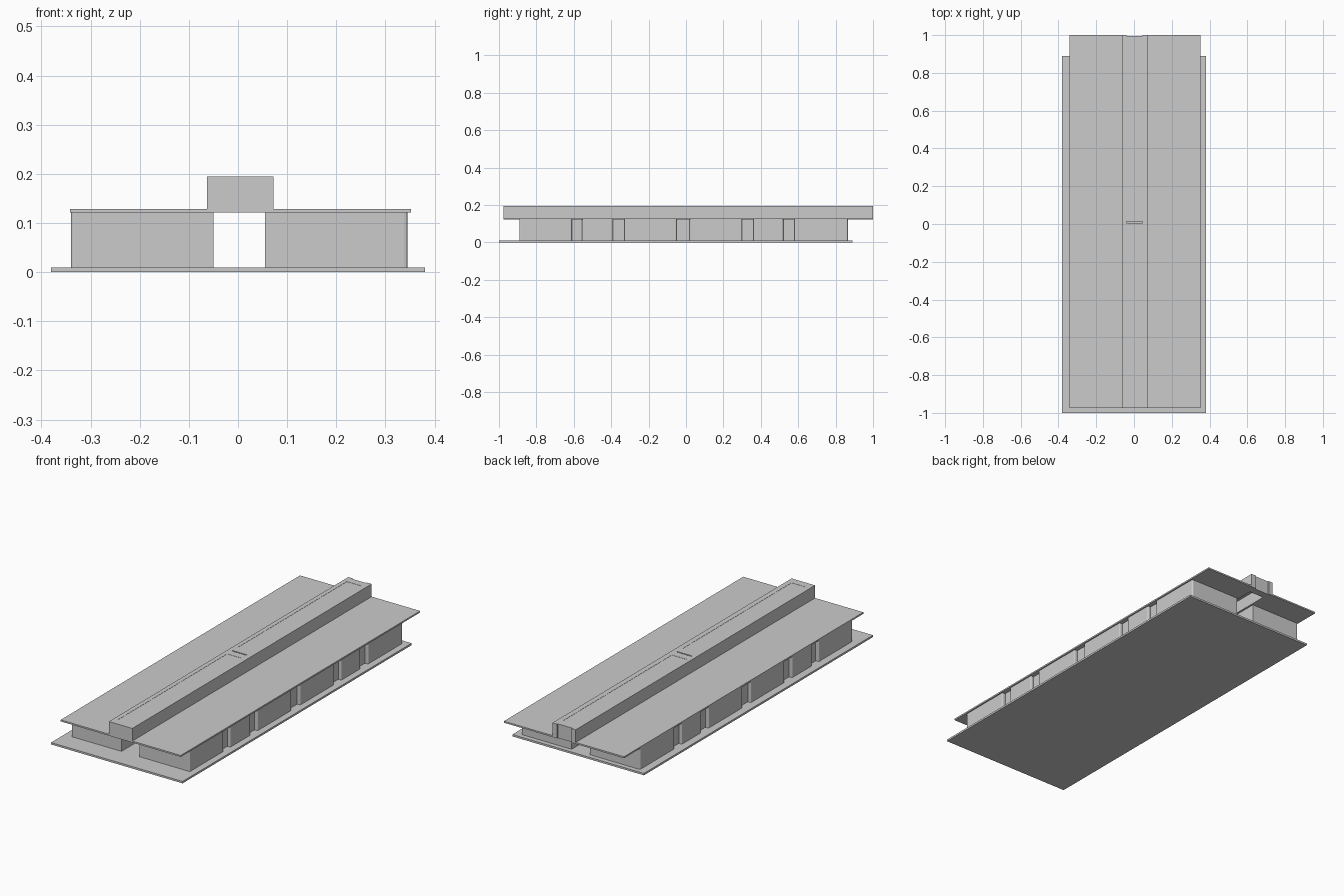
import bpy

if "Cube" in bpy.data.objects:
    bpy.data.objects.remove(bpy.data.objects["Cube"])

CX = 0.0045          # centre line of roof and ridge


def box(name, x, y, z, bevel=0.0):
    """Axis-aligned box from (min, max) ranges, optionally bevelled."""
    bpy.ops.mesh.primitive_cube_add(
        size=1, location=[(a + b) / 2 for a, b in (x, y, z)])
    o = bpy.context.object
    o.name = name
    o.scale = [b - a for a, b in (x, y, z)]
    bpy.ops.object.transform_apply(location=False, rotation=False, scale=True)
    if bevel:
        m = o.modifiers.new("edge_round", "BEVEL")
        m.width = bevel
        m.segments = 3
        m.limit_method = "ANGLE"
        bpy.ops.object.shade_smooth_by_angle()
    return o


# base slab
box("base_slab", (-0.38, 0.38), (-1.0, 0.89), (0, 0.01))

# supporting rows: a plain core with wall panels separated by shallow recesses
panels = [(-0.89, -0.61), (-0.555, -0.39), (-0.33, -0.05),
          (0.02, 0.30), (0.36, 0.52), (0.58, 0.865)]
for side, label in ((-1, "left"), (1, "right")):
    def span(inner, outer):
        return tuple(sorted((0.0025 + side * inner, 0.0025 + side * outer)))
    box(f"{label}_core", span(0.0525, 0.325), (-0.89, 0.865), (0.01, 0.121))
    for i, y in enumerate(panels):
        p = box(f"{label}_panel_{i + 1}", span(0.315, 0.3425), y, (0.01, 0.121))
        # round only the outer vertical corners
        attr = p.data.attributes.new("bevel_weight_edge", "FLOAT", "EDGE")
        for e in p.data.edges:
            a, b = (p.data.vertices[v].co for v in e.vertices)
            if abs(a.z - b.z) > 0.01 and a.x * side > 0:
                attr.data[e.index].value = 1.0
        m = p.modifiers.new("corner_round", "BEVEL")
        m.width = 0.007
        m.segments = 3
        m.limit_method = "WEIGHT"

# two identical roof modules end to end, each with a hollow ridge
for n, (y0, y1) in enumerate(((-0.975, 0.012), (0.012, 1.0)), 1):
    tag = f"module_{n}"
    xl, xr = -0.063, 0.072       # ridge outer faces
    il, ir = -0.04, 0.045        # ridge inner opening
    # roof sheets on both sides of the opening
    box(f"{tag}_roof_left", (-0.342, il), (y0, y1), (0.121, 0.129))
    box(f"{tag}_roof_right", (ir, 0.352), (y0, y1), (0.121, 0.129))
    # ridge side walls
    box(f"{tag}_ridge_left", (xl, il), (y0, y1), (0.121, 0.195))
    box(f"{tag}_ridge_right", (ir, xr), (y0, y1), (0.121, 0.195))
    # ridge end walls, the rear one slightly set back
    box(f"{tag}_ridge_front", (il, ir), (y0, y0 + 0.04), (0.121, 0.195))
    box(f"{tag}_ridge_back", (il, ir), (y1 - 0.045, y1 - 0.006), (0.121, 0.195))
    # inset top panel
    box(f"{tag}_ridge_top", (il, ir), (y0 + 0.04, y1 - 0.045), (0.186, 0.194))
